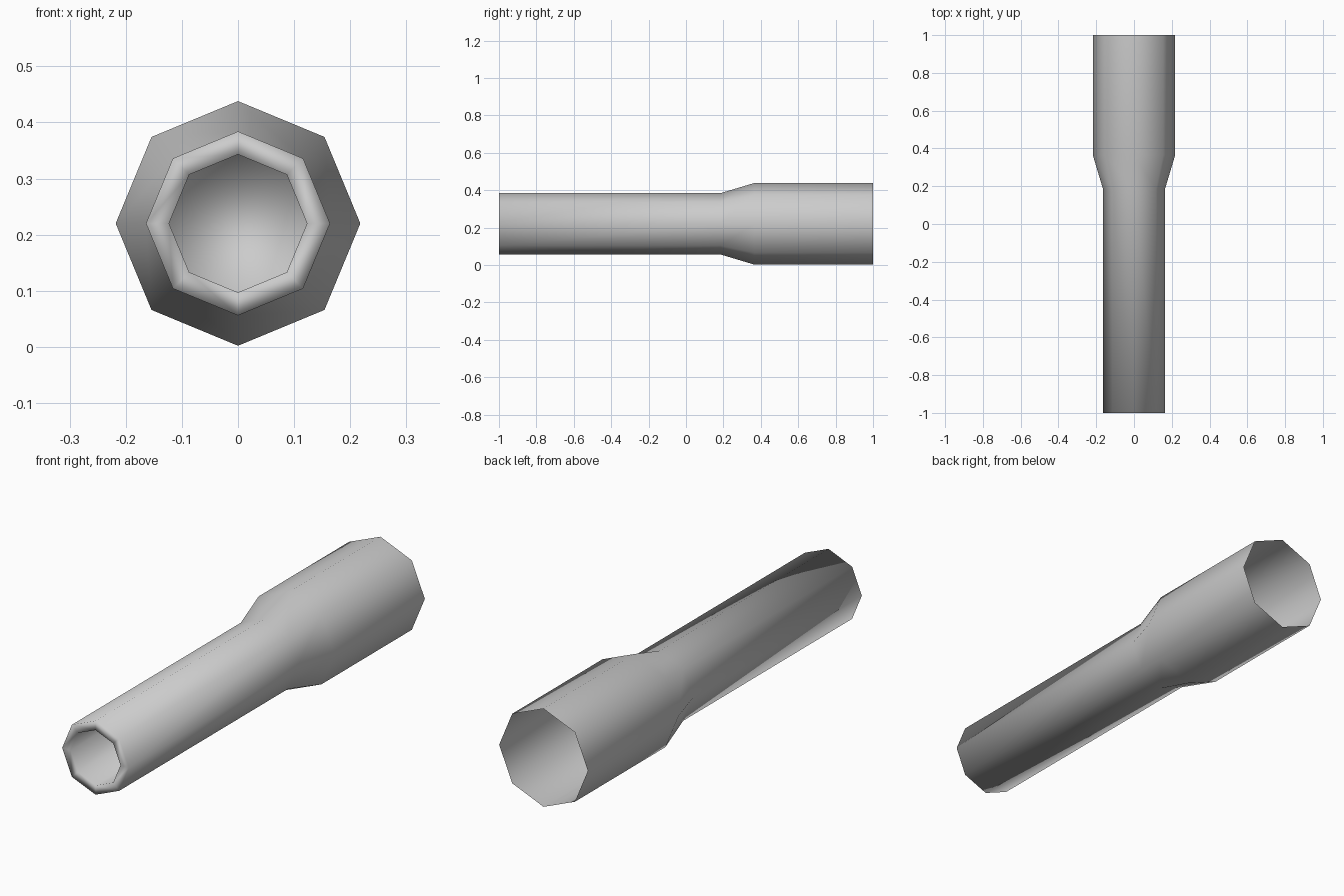
import bpy, bmesh, math

cube = bpy.data.objects.get("Cube")
if cube:
    bpy.data.objects.remove(cube, do_unlink=True)

SIDES = 8
CENTRE_Z = 0.22

# Single grey finish
grey = bpy.data.materials.new("plain_grey")
grey.use_nodes = True
colour = (0.6, 0.6, 0.6, 1)
grey.diffuse_color = colour
grey.node_tree.nodes["Principled BSDF"].inputs["Base Color"].default_value = colour

# Profile (radius, y): flared open end, handle, front rim, recessed bore
profile = [(0.218, 1.0), (0.218, 0.365), (0.164, 0.185), (0.164, -1.0),
           (0.123, -1.0), (0.123, -0.5)]

bm = bmesh.new()
rings = []
for radius, y in profile:
    rings.append([bm.verts.new((radius * math.sin(math.tau * i / SIDES), y,
                                CENTRE_Z + radius * math.cos(math.tau * i / SIDES)))
                  for i in range(SIDES)])

# Bridge neighbouring rings, leaving the wide end open
for a, b in zip(rings, rings[1:]):
    for i in range(SIDES):
        j = (i + 1) % SIDES
        bm.faces.new((a[i], a[j], b[j], b[i]))

# Floor of the bore
bm.faces.new(rings[-1])
bmesh.ops.recalc_face_normals(bm, faces=bm.faces[:])
for face in bm.faces:
    face.smooth = True

mesh = bpy.data.meshes.new("flared_tube")
bm.to_mesh(mesh)
bm.free()
mesh.materials.append(grey)
tube = bpy.data.objects.new("flared_tube", mesh)
bpy.context.collection.objects.link(tube)
